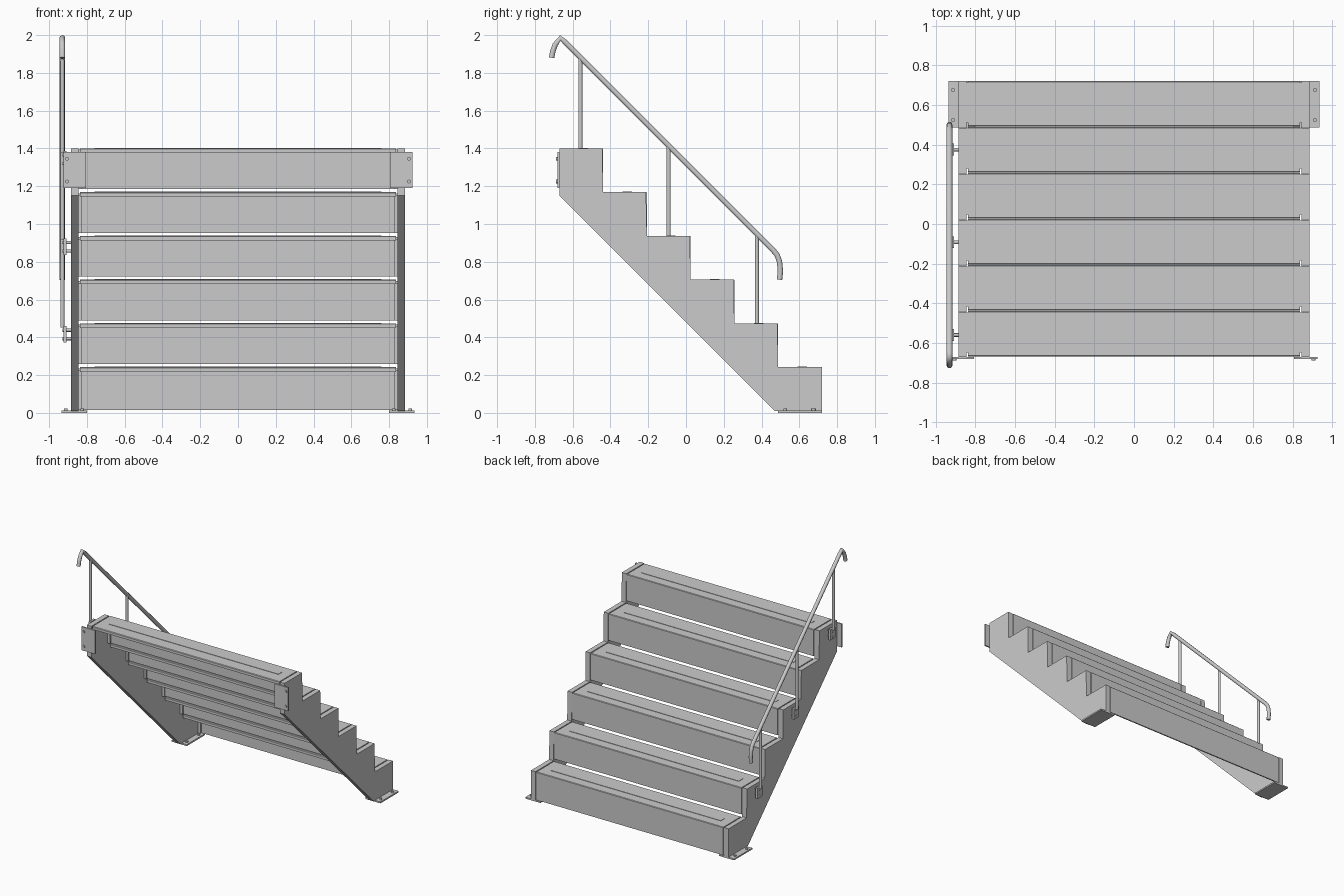
import bpy, bmesh
from math import radians
from mathutils import Vector

if "Cube" in bpy.data.objects:
    bpy.data.objects.remove(bpy.data.objects["Cube"])

grey = bpy.data.materials.new("steel grey")
grey.use_nodes = True
COLOUR = (0.6, 0.6, 0.6, 1)
grey.diffuse_color = COLOUR
grey.node_tree.nodes["Principled BSDF"].inputs["Base Color"].default_value = COLOUR

STEPS = 6
RISE = 0.2317
RUN = 0.2317
BASE = 0.01
FRONT = 0.72           # lowest nosing
BACK = -0.67
TREAD_HALF = 0.837
SKIN = 0.01            # sheet thickness


def finish(name, bm):
    bmesh.ops.recalc_face_normals(bm, faces=bm.faces)
    mesh = bpy.data.meshes.new(name)
    bm.to_mesh(mesh)
    bm.free()
    mesh.materials.append(grey)
    obj = bpy.data.objects.new(name, mesh)
    bpy.context.collection.objects.link(obj)
    return obj


def prism(name, profile, x0, x1):
    """Extrude a (y, z) outline along x."""
    bm = bmesh.new()
    face = bm.faces.new([bm.verts.new((x0, y, z)) for y, z in profile])
    out = bmesh.ops.extrude_face_region(bm, geom=[face])
    moved = [v for v in out["geom"] if isinstance(v, bmesh.types.BMVert)]
    bmesh.ops.translate(bm, verts=moved, vec=(x1 - x0, 0, 0))
    return finish(name, bm)


def box(name, x, y, z):
    x0, x1 = sorted(x)
    return prism(name, [(y[0], z[0]), (y[1], z[0]), (y[1], z[1]), (y[0], z[1])], x0, x1)


def rod(name, start, end, radius, sides=16):
    start, end = Vector(start), Vector(end)
    axis = end - start
    bm = bmesh.new()
    bmesh.ops.create_cone(bm, cap_ends=True, segments=sides, radius1=radius,
                          radius2=radius, depth=axis.length)
    turn = axis.to_track_quat("Z", "Y").to_matrix().to_4x4()
    turn.translation = (start + end) / 2
    bmesh.ops.transform(bm, matrix=turn, verts=bm.verts)
    for f in bm.faces:
        f.smooth = len(f.verts) == 4
    return finish(name, bm)


# Stringer outline: straight soffit, then the stepped top edge
outline = [(BACK, 1.15), (0.47, BASE), (FRONT, BASE)]
for i in range(STEPS):
    nose, top = FRONT - i * RUN, BASE + (i + 1) * RISE
    outline += [(nose - 0.005 * (i > 0), top), (nose - RUN, top)]

for side, label in ((1, "left"), (-1, "right")):
    prism(label + "_stringer", outline, *sorted((side * 0.885, side * 0.845)))

    # Foot plate with bolts
    box(label + "_foot_plate", (side * 0.80, side * 0.935), (0.487, FRONT), (0, 0.012))
    for x in (0.825, 0.912):
        for y in (0.525, 0.675):
            rod(label + "_foot_bolt", (side * x, y, 0.01), (side * x, y, 0.022), 0.01, 12)

    # Upper mounting plate with bolts
    box(label + "_mounting_plate", (side * 0.805, side * 0.925), (-0.681, BACK), (1.19, 1.38))
    for z in (1.225, 1.345):
        rod(label + "_mounting_bolt", (side * 0.905, -0.689, z), (side * 0.905, -0.675, z), 0.01, 12)

# Steps: folded sheet with a riser in front and a short lip behind
for i in range(STEPS):
    nose, top = FRONT - i * RUN, BASE + (i + 1) * RISE
    back = nose - RUN + 0.003
    low = top - RISE + (0.016 if i else 0.005)
    lip = top - 0.024
    prism("tread", [(nose, low), (nose, top - 0.004), (nose - 0.004, top), (back + 0.004, top),
                    (back, top - 0.004), (back, lip), (back + SKIN, lip), (back + SKIN, top - SKIN),
                    (nose - SKIN, top - SKIN), (nose - SKIN, low)], -TREAD_HALF, TREAD_HALF)
    # Non-slip strip along the tread
    mid = nose - RUN * 0.45
    box("grip_strip", (-0.76, 0.76), (mid - 0.025, mid + 0.025), (top - 0.002, top + 0.003))
    # Angle cleats joining the tread to the stringers
    for side in (1, -1):
        box("tread_cleat", (side * 0.825, side * 0.847), (back + 0.02, nose - 0.012),
            (top - 0.02, top - 0.006))
        box("riser_cleat", (side * 0.825, side * 0.847), (nose - 0.022, nose - 0.007),
            (low, top - 0.006))

# Handrail: one tube with curled ends
RAIL_X = -0.93
path = [(-0.712, 1.88), (-0.705, 1.915), (-0.692, 1.95), (-0.665, 1.985), (-0.64, 1.963),
        (0.46, 0.863), (0.483, 0.835), (0.495, 0.80), (0.5, 0.75), (0.495, 0.705)]
curve = bpy.data.curves.new("handrail", "CURVE")
curve.dimensions = "3D"
curve.bevel_depth = 0.015
curve.bevel_resolution = 3
curve.use_fill_caps = True
spline = curve.splines.new("POLY")
spline.points.add(len(path) - 1)
for point, (y, z) in zip(spline.points, path):
    point.co = (RAIL_X, y, z, 1)
curve.materials.append(grey)
bpy.context.collection.objects.link(bpy.data.objects.new("handrail", curve))

# Posts, each on a small bracket bolted to the right stringer
for i in (1, 3, 5):
    y = 0.375 - (i - 1) * RUN * 1.008
    floor = BASE + (i + 1) * RISE
    rod("rail_post", (RAIL_X, y, floor - 0.022), (RAIL_X, y, 1.323 - y - 0.01), 0.011)
    box("post_bracket", (-0.925, -0.907), (y - 0.03, y + 0.03), (floor - 0.1, floor - 0.013))
    for z in (floor - 0.08, floor - 0.035):
        rod("bracket_bolt", (-0.928, y, z), (-0.88, y, z), 0.009, 12)
